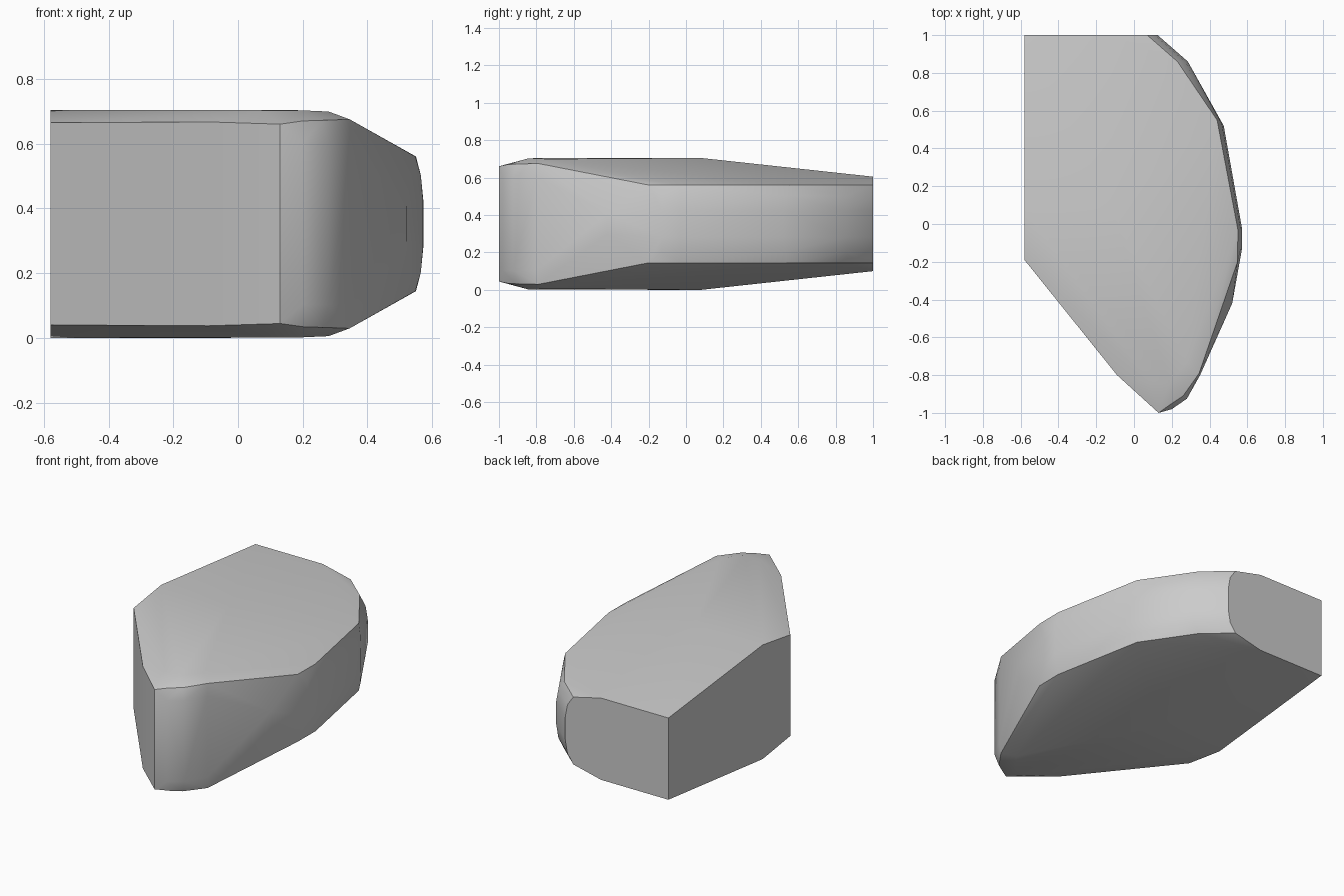
import bpy, bmesh

MID = 0.3525  # the stone is mirrored above and below this height

# Upper half as (x, y, height above middle)
wall = [(-0.58, 1, 0.2525), (-0.58, -0.19, 0.3125), (-0.09, -0.80, 0.315), (0.13, -1, 0.308)]
nose = [(0.20, -0.98, 0.25), (0.28, -0.925, 0.25), (0.35, -0.80, 0.25),
        (0.20, -0.95, 0.318), (0.26, -0.91, 0.32), (0.345, -0.79, 0.323)]
belly = [(0.52, -0.42, 0.055), (0.572, -0.13, 0.07), (0.573, -0.03, 0.07), (0.475, 0.52, 0.07),
         (0.285, 0.86, 0.07), (0.125, 1, 0.07)]
shoulder = [(0.565, -0.13, 0.15), (0.565, -0.03, 0.15), (0.465, 0.53, 0.15),
            (0.27, 0.86, 0.15), (0.11, 1, 0.15)]
rim = [(0.548, -0.20, 0.208), (0.55, -0.03, 0.208), (0.44, 0.55, 0.208),
       (0.23, 0.86, 0.208), (0.07, 1, 0.208)]
crown = [(-0.12, 1, 0.2525), (-0.58, 0.08, 0.3525), (-0.12, 0.08, 0.3525),
         (0.0, -0.73, 0.351), (0.08, -0.84, 0.351), (0.19, -0.84, 0.351), (0.28, -0.73, 0.347)]

# Faceted stone body wrapped around the mirrored points
bm = bmesh.new()
for x, y, h in wall + nose + belly + shoulder + rim + crown:
    for side in (1, -1):
        bm.verts.new((x, y, MID + side * h))
hull = bmesh.ops.convex_hull(bm, input=bm.verts[:])
loose = {g for g in hull["geom_interior"] + hull["geom_unused"] if isinstance(g, bmesh.types.BMVert)}
bmesh.ops.delete(bm, geom=list(loose), context='VERTS')
bmesh.ops.dissolve_limit(bm, angle_limit=0.01, verts=bm.verts[:], edges=bm.edges[:])
bmesh.ops.recalc_face_normals(bm, faces=bm.faces[:])

mesh = bpy.data.meshes.new("stone")
bm.to_mesh(mesh)
bm.free()
stone = bpy.data.objects.new("stone", mesh)
bpy.context.collection.objects.link(stone)

# Soft facets with crisp cut edges
bpy.context.view_layer.objects.active = stone
stone.select_set(True)
bpy.ops.object.shade_smooth_by_angle(angle=0.5)
